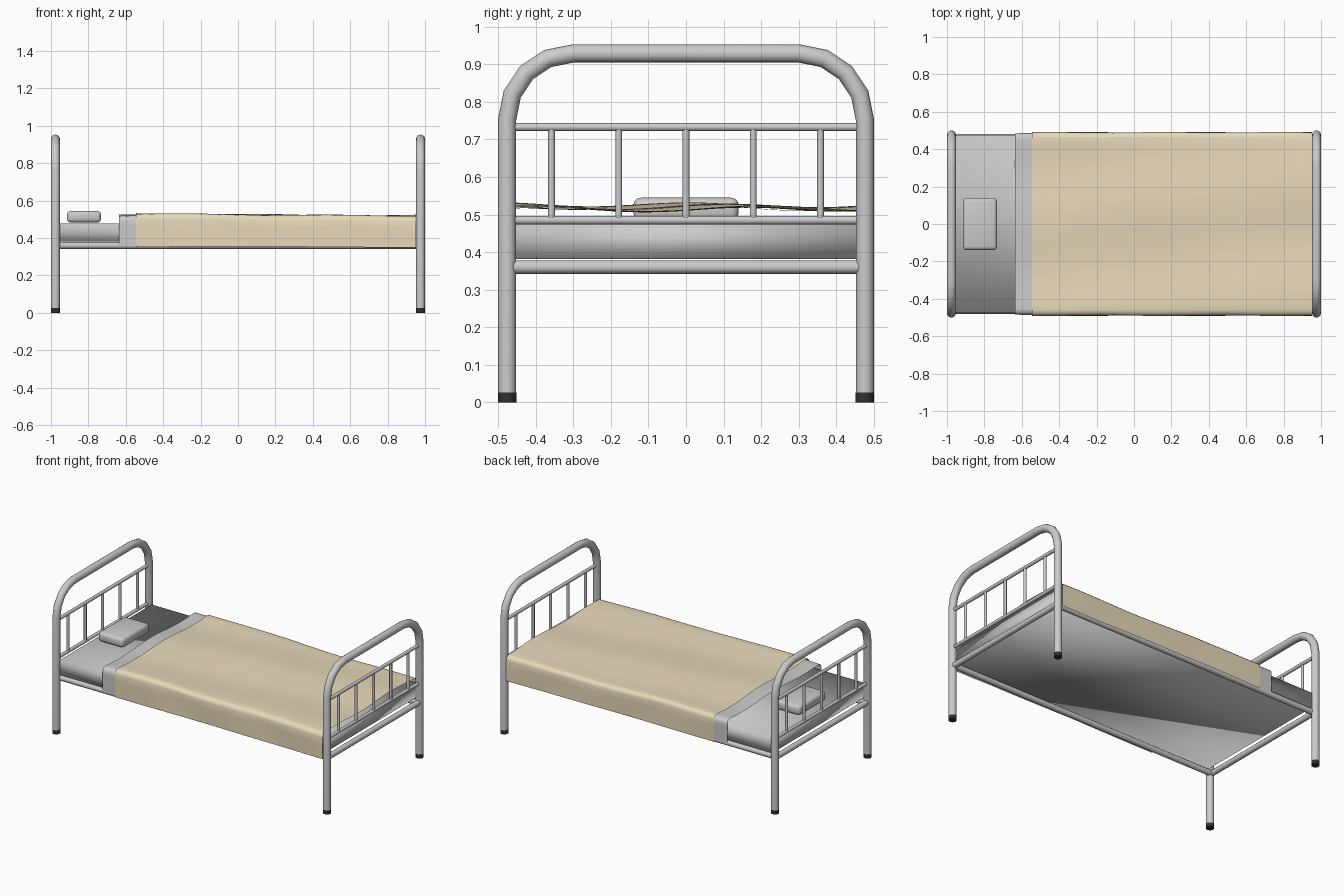
import bpy, bmesh, math
from mathutils import Vector

if "Cube" in bpy.data.objects:
    bpy.data.objects.remove(bpy.data.objects["Cube"])

def material(name, rgb):
    m = bpy.data.materials.new(name)
    m.diffuse_color = (*rgb, 1)
    m.use_nodes = True
    m.node_tree.nodes["Principled BSDF"].inputs["Base Color"].default_value = m.diffuse_color
    return m

TAN = material("tan_wool", (0.80, 0.70, 0.49))
DARK = material("dark_rubber", (0.03, 0.03, 0.03))

def make_object(name, bm, mat=None, angle=40):
    bmesh.ops.recalc_face_normals(bm, faces=bm.faces)
    me = bpy.data.meshes.new(name)
    bm.to_mesh(me)
    bm.free()
    ob = bpy.data.objects.new(name, me)
    bpy.context.collection.objects.link(ob)
    if mat:
        me.materials.append(mat)
    bpy.ops.object.select_all(action='DESELECT')
    bpy.context.view_layer.objects.active = ob
    ob.select_set(True)
    bpy.ops.object.shade_smooth_by_angle(angle=math.radians(angle))
    return ob

def tube(name, pts, r, mat=None, n=12):
    """Sweep an n-sided ring along a planar path, mitred at bends, capped ends."""
    pts = [Vector(p) for p in pts]
    bm = bmesh.new()
    d0 = (pts[1] - pts[0]).normalized()
    # the first axis is normal to the path plane, or any perpendicular
    side = Vector((1, 0, 0)) if abs(d0.x) < 0.5 else Vector((0, 1, 0))
    rings = []
    for i, p in enumerate(pts):
        a = (p - pts[max(i - 1, 0)]).normalized()
        b = (pts[min(i + 1, len(pts) - 1)] - p).normalized()
        t = (a + b).normalized()
        ref = a if a.length > 0 else b
        up = t.cross(side).normalized() / max(t.dot(ref), 0.3)
        rings.append([bm.verts.new(p + r * (side * math.cos(k * math.tau / n) + up * math.sin(k * math.tau / n)))
                      for k in range(n)])
    for A, B in zip(rings, rings[1:]):
        for k in range(n):
            bm.faces.new((A[k], A[(k + 1) % n], B[(k + 1) % n], B[k]))
    bm.faces.new(rings[0])
    bm.faces.new(rings[-1])
    return make_object(name, bm, mat)

def box(name, lo, hi, bevel=0, angle=40):
    bm = bmesh.new()
    bmesh.ops.create_cube(bm, size=1)
    for v in bm.verts:
        v.co = Vector([(lo[i] + hi[i]) / 2 + v.co[i] * (hi[i] - lo[i]) for i in range(3)])
    if bevel:
        bmesh.ops.bevel(bm, geom=bm.edges[:], offset=bevel, segments=3, profile=0.5, affect='EDGES')
    return make_object(name, bm, None, angle)

# End frames: arch, rubber tips, cross rails and spindles
Y = 0.476
arc = [(0.301 + 0.175 * math.cos(math.radians(a)), 0.754 + 0.175 * math.sin(math.radians(a)))
       for a in (0, 22.5, 45, 67.5, 90)]
half = [(Y, 0.026)] + arc
for x, end in ((-0.976, "head"), (0.976, "foot")):
    path = [(x, y, z) for y, z in half] + [(x, -y, z) for y, z in reversed(half)]
    tube(end + "_arch", path, 0.024, n=16)
    for s in (-1, 1):
        tube(end + "_leg_tip", [(x, s * Y, 0), (x, s * Y, 0.026)], 0.0242, DARK, 16)
    for z, r, part in ((0.733, 0.011, "upper_rail"), (0.485, 0.011, "lower_rail"), (0.36, 0.018, "cross_rail")):
        tube(end + "_" + part, [(x, -0.465, z), (x, 0.465, z)], r)
    for i in range(-2, 3):
        tube(end + "_spindle", [(x, i * 0.179, 0.485), (x, i * 0.179, 0.733)], 0.009)

# Side rails
for s in (-1, 1):
    tube("side_rail", [(-0.965, s * 0.462, 0.36), (0.965, s * 0.462, 0.36)], 0.018)

# Mattress and pillow
box("mattress", (-0.953, -0.473, 0.382), (0.953, 0.473, 0.479), angle=180)
box("pillow", (-0.915, -0.14, 0.483), (-0.732, 0.14, 0.545), 0.02)

# Draped cloth: a rounded bridge profile, rippled along the bed
def ripple(x, y):
    return (0.006 * math.sin(11 * y - 1.3 * x + 0.6) + 0.005 * math.cos(2.6 * x + 1.2)
            + 0.003 * math.sin(7 * x + 5 * y))

def cloth(name, x0, x1, nx, w, top, bottom, mat):
    R = 0.028
    edge = [(w, bottom), (w, bottom + 0.05), (w, bottom + 0.1)]
    edge += [(w - R + R * math.cos(math.radians(a)), top - R + R * math.sin(math.radians(a)))
             for a in (0, 30, 60, 90)]
    n = 24
    flat = [((w - R) * (1 - 2 * i / n), top) for i in range(1, n)]
    prof = edge + flat + [(-y, z) for y, z in reversed(edge)]
    bm = bmesh.new()
    rows = []
    for i in range(nx + 1):
        x = x0 + (x1 - x0) * i / nx
        row = []
        for y, z in prof:
            k = (z - bottom) / (top - bottom)
            dz = ripple(x, y) * k + 0.003 * math.cos(3 * x) * (1 - k)
            dy = math.copysign(0.003 * math.sin(5 * x + 8 * z), y) if abs(y) > w - R else 0
            row.append(bm.verts.new((x, y + dy, z + dz)))
        rows.append(row)
    for A, B in zip(rows, rows[1:]):
        for k in range(len(prof) - 1):
            bm.faces.new((A[k], B[k], B[k + 1], A[k + 1]))
    ob = make_object(name, bm, mat, 60)
    # open sheet: make sure the top faces up
    if sum(p.normal.z * p.area for p in ob.data.polygons) < 0:
        ob.data.flip_normals()
    return ob

cloth("blanket", -0.545, 0.953, 40, 0.488, 0.520, 0.352, TAN)
cloth("sheet_fold", -0.637, -0.535, 4, 0.483, 0.513, 0.360, None)
